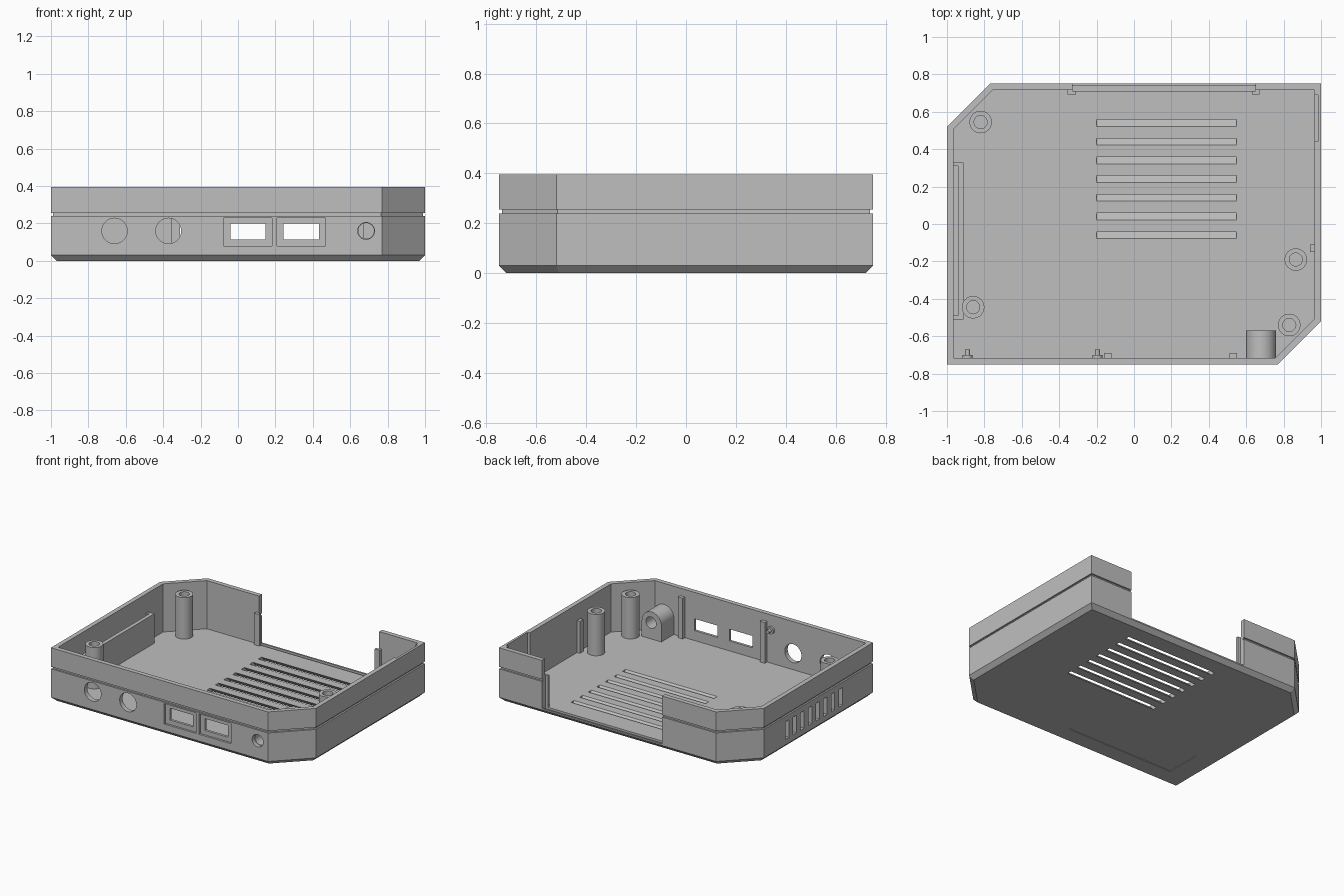
import bpy, bmesh, math
from mathutils import Matrix, Vector

if "Cube" in bpy.data.objects:
    bpy.data.objects.remove(bpy.data.objects["Cube"])

grey = bpy.data.materials.new("light_grey_plastic")
grey.diffuse_color = (0.52, 0.52, 0.52, 1)
grey.use_nodes = True
grey.node_tree.nodes["Principled BSDF"].inputs["Base Color"].default_value = grey.diffuse_color
FLOOR, TOP, WALL = 0.04, 0.395, 0.034


def make(name, bm):
    bmesh.ops.recalc_face_normals(bm, faces=bm.faces)
    me = bpy.data.meshes.new(name)
    bm.to_mesh(me)
    bm.free()
    me.materials.append(grey)
    ob = bpy.data.objects.new(name, me)
    bpy.context.collection.objects.link(ob)
    return ob


def loft(name, rings, close=False):
    """Skin a list of point rings and cap (or join) the ends."""
    bm = bmesh.new()
    vs = [[bm.verts.new(p) for p in r] for r in rings]
    n = len(vs[0])
    for a, b in zip(vs, vs[1:]):
        for i in range(n):
            j = (i + 1) % n
            bm.faces.new((a[i], a[j], b[j], b[i]))
    bm.faces.new(vs[0])
    bm.faces.new(vs[-1])
    return make(name, bm)


def box(name, x0, x1, y0, y1, z0, z1, shear=0):
    """Box; shear shifts the top in y."""
    def ring(z, s):
        return [(x0, y0 + s, z), (x1, y0 + s, z), (x1, y1 + s, z), (x0, y1 + s, z)]
    return loft(name, [ring(z0, 0), ring(z1, shear)])


def smooth(ob):
    bpy.ops.object.select_all(action='DESELECT')
    ob.select_set(True)
    bpy.context.view_layer.objects.active = ob
    bpy.ops.object.shade_smooth_by_angle(angle=math.radians(30))


def rod(name, x, z, y0, y1, r, n=32):
    """Cylinder along y."""
    ang = [2 * math.pi * i / n for i in range(n)]
    return loft(name, [[(x + r * math.cos(a), y, z + r * math.sin(a)) for a in ang]
                       for y in (y0, y1)])


def cut(ob, cutter):
    cutter.hide_render = True
    bpy.context.view_layer.objects.active = ob
    m = ob.modifiers.new("cut", 'BOOLEAN')
    m.operation, m.solver, m.object = 'DIFFERENCE', 'EXACT', cutter
    bpy.ops.object.modifier_apply(modifier=m.name)
    bpy.data.objects.remove(cutter)


def outline(d, z):
    """Case outline with two clipped corners, inset by d."""
    x, y, s = 1 - d, 0.75 - d, 1.52 - d * math.sqrt(2)
    return [(-x, -y, z), (s - y, -y, z), (x, x - s, z),
            (x, y, z), (y - s, y, z), (-x, s - x, z)]


# Tray: chamfered base, groove round the outside, hollow inside
profile = [(0.03, 0), (0, 0.03), (0, 0.24), (0.012, 0.24), (0.012, 0.255),
           (0, 0.255), (0, TOP), (WALL, TOP), (WALL, FLOOR)]
case = loft("case_tray", [outline(d, z) for d, z in profile])

# Back opening with a panel slot along its sill
cut(case, box("c", -0.33, 0.65, 0.70, 0.80, FLOOR, 0.5))
cut(case, box("c", -0.33, 0.65, 0.71, 0.737, 0.025, 0.1))

# Slanted floor vents
for i in range(7):
    y = 0.54 - 0.1 * i
    k = 0.03
    cut(case, box("c", -0.20, 0.547, y - 0.018 + FLOOR + k, y + 0.018 + FLOOR + k,
                  -k, FLOOR + k, -(FLOOR + 2 * k)))

# Left wall vents
for i in range(8):
    y = 0.25 - 0.089 * i
    cut(case, box("c", -1.1, -0.95, y - 0.02, y + 0.02, 0.07, 0.2))

# Two recessed ports in the front wall
for x in (0.053, 0.338):
    cut(case, box("c", x - 0.13, x + 0.13, -0.8, -0.735, 0.08, 0.23))
    cut(case, box("c", x - 0.094, x + 0.094, -0.8, -0.68, 0.113, 0.2))

# Round front holes
for x in (-0.66, -0.372):
    cut(case, rod("c", x, 0.16, -0.8, -0.68, 0.068))
cut(case, rod("c", 0.685, 0.16, -0.8, -0.65, 0.045))

# Recess inside the right wall and label recess underneath
cut(case, box("c", 0.9, 0.983, 0.44, 0.69, FLOOR + 0.01, 0.5))
cut(case, box("c", -0.82, 0.06, -0.60, -0.335, -0.1, 0.004))
smooth(case)

# Screw posts with blind bores
ang = [2 * math.pi * i / 32 for i in range(32)]
for i, (x, y) in enumerate([(-0.82, 0.545), (-0.86, -0.445), (0.865, -0.19), (0.83, -0.54)]):
    prof = [(0.06, FLOOR - 0.01), (0.06, 0.345), (0.035, 0.345), (0.035, 0.1)]
    smooth(loft(f"screw_post_{i + 1}",
                [[(x + r * math.cos(a), y + r * math.sin(a), z) for a in ang]
                 for r, z in prof]))

# Arched socket holder behind the small front hole
arch = [(0.76, FLOOR - 0.01)] + [(0.68 + 0.08 * math.cos(math.pi * i / 20),
                                 0.16 + 0.08 * math.sin(math.pi * i / 20))
                                for i in range(21)] + [(0.60, FLOOR - 0.01)]
holder = loft("socket_holder", [[(x, y, z) for x, z in arch] for y in (-0.72, -0.57)])
cut(holder, rod("c", 0.685, 0.16, -0.8, -0.5, 0.042))
smooth(holder)

# Filter pocket inside the left vents: panel and two ends
z0 = FLOOR - 0.01
box("filter_panel", -0.94, -0.912, -0.51, 0.33, z0, 0.257)
for n, y in (("front", -0.51), ("back", 0.31)):
    box(f"filter_end_{n}", -0.97, -0.935, y, y + 0.02, z0, 0.257)

# Guide rails
box("back_rail_left", -0.355, -0.31, 0.692, 0.71, z0, 0.272)
box("back_rail_left_root", -0.355, -0.33, 0.70, 0.73, z0, 0.272)
box("back_rail_right", 0.63, 0.67, 0.692, 0.71, z0, 0.272)
box("back_rail_right_root", 0.65, 0.67, 0.70, 0.73, z0, 0.272)
box("right_rail", 0.942, 0.97, -0.15, -0.11, z0, 0.275)
box("front_rail_left", -0.16, -0.12, -0.72, -0.69, z0, 0.34)
box("front_rail_right", 0.51, 0.55, -0.72, -0.69, z0, 0.34)

# Small wall pegs with flanges
for i, x in enumerate((-0.89, -0.195)):
    smooth(rod(f"peg_flange_{i + 1}", x, 0.287, -0.72, -0.70, 0.027, 20))
    smooth(rod(f"peg_stem_{i + 1}", x, 0.287, -0.71, -0.67, 0.013, 16))
